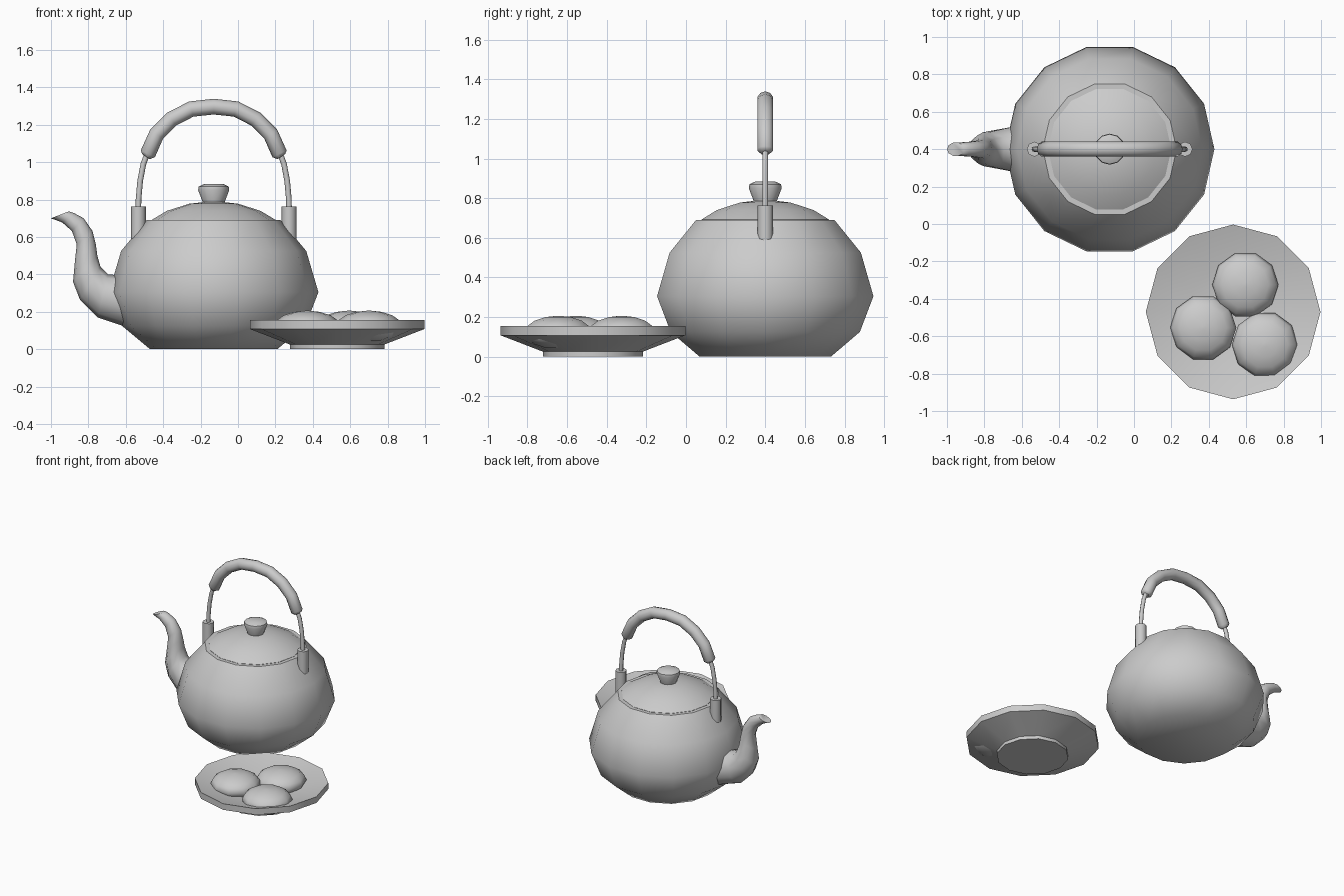
import bpy, bmesh
from math import sin, cos, pi, radians
from mathutils import Vector

if "Cube" in bpy.data.objects:
    bpy.data.objects.remove(bpy.data.objects["Cube"])

POT = Vector((-0.13, 0.40, 0))
DISH = Vector((0.53, -0.47, 0))


def loft(name, rings, angle=48):
    """Skin a list of equal-length point rings, capping both ends."""
    bm = bmesh.new()
    rows = [[bm.verts.new(p) for p in r] for r in rings]
    n = len(rows[0])
    for a, b in zip(rows, rows[1:]):
        for i in range(n):
            j = (i + 1) % n
            bm.faces.new((a[i], a[j], b[j], b[i]))
    bm.faces.new(rows[0])
    bm.faces.new(rows[-1])
    bmesh.ops.remove_doubles(bm, verts=bm.verts, dist=0.0001)
    bmesh.ops.recalc_face_normals(bm, faces=bm.faces)
    me = bpy.data.meshes.new(name)
    bm.to_mesh(me)
    bm.free()
    ob = bpy.data.objects.new(name, me)
    bpy.context.collection.objects.link(ob)
    bpy.ops.object.select_all(action='DESELECT')
    ob.select_set(True)
    bpy.context.view_layer.objects.active = ob
    bpy.ops.object.shade_smooth_by_angle(angle=radians(angle))
    return ob


def lathe(name, profile, n, loc):
    """Revolve (radius, z) points about a vertical axis at loc."""
    return loft(name, [[loc + Vector((r * cos(2 * pi * i / n), r * sin(2 * pi * i / n), z))
                        for i in range(n)] for r, z in profile])


def ring(c, axis, half, width, n):
    """Oval in the plane of 'axis' (in xz) and y."""
    return [c + axis * half * cos(2 * pi * i / n) + Vector((0, width * sin(2 * pi * i / n), 0))
            for i in range(n)]


def tube(name, path, radii, n):
    """Round tube along points lying in the xz plane."""
    rings = []
    for i, (p, r) in enumerate(zip(path, radii)):
        t = (path[min(i + 1, len(path) - 1)] - path[max(i - 1, 0)]).normalized()
        rings.append(ring(p, Vector((-t.z, 0, t.x)), r, r, n))
    return loft(name, rings)


# kettle body, lid and knob
lathe("kettle_body", [(0.34, 0), (0.49, 0.125), (0.56, 0.305), (0.495, 0.525),
                      (0.358, 0.69)], 14, POT)
lathe("lid", [(0.33, 0.67), (0.33, 0.692), (0.25, 0.74), (0.13, 0.778), (0.05, 0.787)], 14, POT)
lathe("lid_knob", [(0.055, 0.77), (0.06, 0.79), (0.083, 0.85), (0.08, 0.87),
                   (0.05, 0.884)], 12, POT)

# spout: lower-left xz, upper-right xz, half width in y
sections = [((-0.53, 0.09), (-0.53, 0.40), 0.15),
            ((-0.63, 0.13), (-0.62, 0.395), 0.13),
            ((-0.75, 0.17), (-0.695, 0.40), 0.11),
            ((-0.845, 0.265), (-0.735, 0.44), 0.095),
            ((-0.882, 0.36), (-0.752, 0.50), 0.078),
            ((-0.872, 0.47), (-0.76, 0.56), 0.06),
            ((-0.862, 0.56), (-0.778, 0.632), 0.05),
            ((-0.888, 0.632), (-0.825, 0.70), 0.043),
            ((-0.94, 0.678), (-0.875, 0.727), 0.039),
            ((-1.0, 0.70), (-0.905, 0.737), 0.037)]
rings = []
for a, b, w in sections:
    a, b = Vector((a[0], POT.y, a[1])), Vector((b[0], POT.y, b[1]))
    rings.append(ring((a + b) / 2, (b - a).normalized(), (b - a).length / 2, w, 10))
loft("spout", rings)

# handle: lugs, wire sides and padded grip
half = [(0.352, 1.045), (0.305, 1.15), (0.225, 1.23), (0.12, 1.284)]
arch = [(-x, z) for x, z in half] + [(0, 1.297)] + [(x, z) for x, z in reversed(half)]
ends = [(-0.362, 1.03)], [(0.362, 1.03)]
grip = [POT + Vector((x, 0, z)) for x, z in ends[0] + arch + ends[1]]
tube("handle_grip", grip, [0.025] + [0.042] * len(arch) + [0.025], 10)
for side, s in (("left", -1), ("right", 1)):
    wire = [(0.403, 0.72), (0.402, 0.8), (0.393, 0.9), (0.376, 0.99), (0.35, 1.06)]
    tube(side + "_handle_wire", [POT + Vector((s * x, 0, z)) for x, z in wire], [0.015] * 5, 8)
    lathe(side + "_lug", [(0.04, 0.56), (0.04, 0.763)], 8, POT + Vector((s * 0.403, 0, 0)))

# dish
lathe("dish", [(0.252, 0), (0.252, 0.025), (0.467, 0.108), (0.467, 0.155),
               (0.25, 0.095), (0.02, 0.085)], 12, DISH)

# three squashed buns
for k, (x, y) in enumerate([(0.595, -0.325), (0.37, -0.555), (0.70, -0.645)]):
    prof = [(0.177 * sin(pi * j / 8), 0.122 - 0.084 * cos(pi * j / 8)) for j in range(9)]
    prof[0], prof[-1] = (0.01, prof[0][1]), (0.01, prof[-1][1])
    lathe("bun_%d" % (k + 1), prof, 10, Vector((x, y, 0)))
